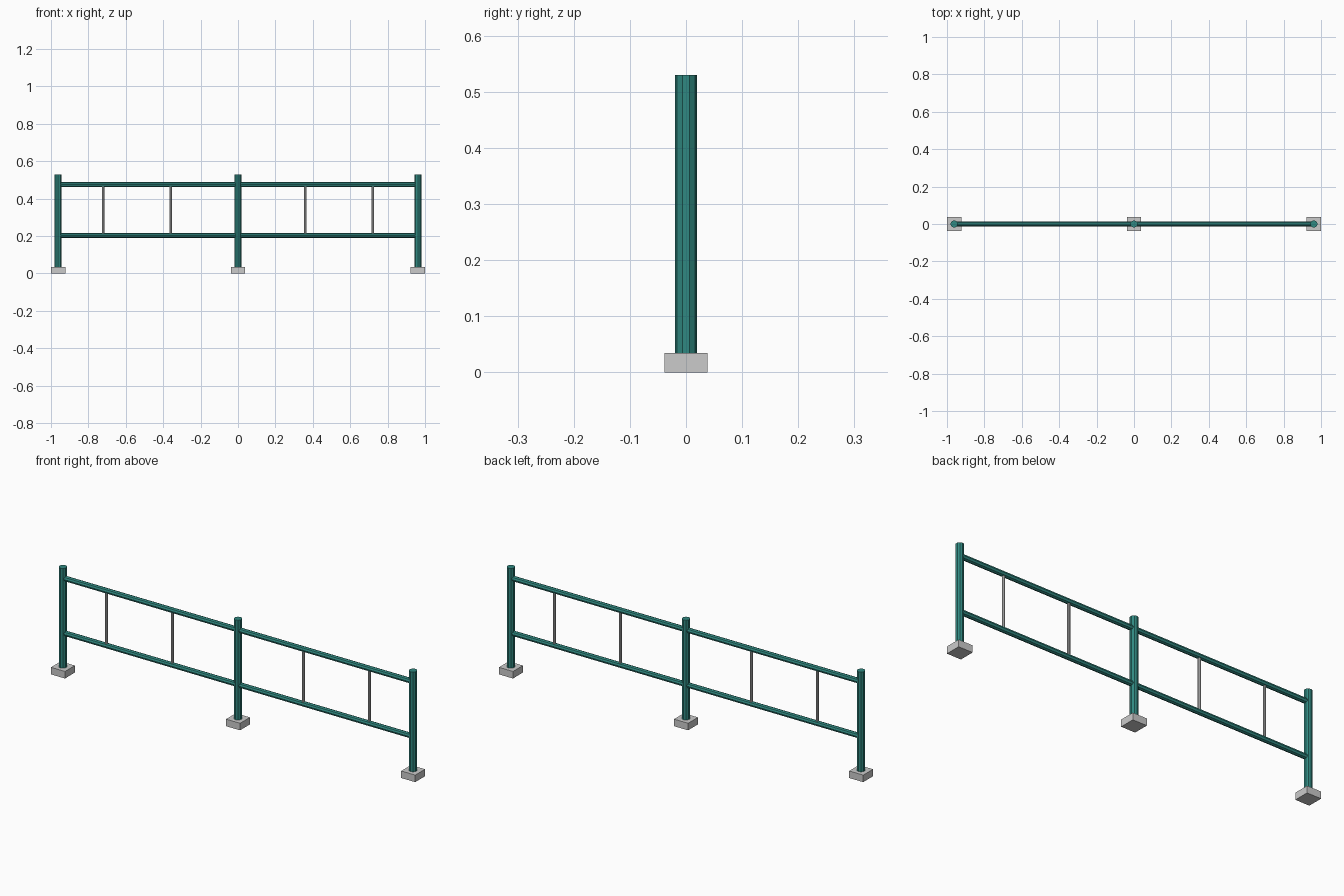
import bpy, math

if "Cube" in bpy.data.objects:
    bpy.data.objects.remove(bpy.data.objects["Cube"])

POST_X = 0.9615
BASE_W, BASE_H = 0.077, 0.035
TOP_Z = 0.53
RAIL_Z = {"lower": 0.203, "upper": 0.475}

teal = bpy.data.materials.new("teal_paint")
teal.diffuse_color = (0.03, 0.25, 0.22, 1)
teal.use_nodes = True
teal.node_tree.nodes["Principled BSDF"].inputs["Base Color"].default_value = teal.diffuse_color


def tube(name, radius, length, sides, loc, rot=(0, 0, 0), mat=None):
    bpy.ops.mesh.primitive_cylinder_add(vertices=sides, radius=radius, depth=length,
                                        location=loc, rotation=rot)
    ob = bpy.context.object
    ob.name = name
    if mat:
        ob.data.materials.append(mat)
    return ob


# Posts standing on square footings
for side, x in (("left", -POST_X), ("middle", 0), ("right", POST_X)):
    bpy.ops.mesh.primitive_cube_add(size=1, location=(x, 0, BASE_H / 2))
    footing = bpy.context.object
    footing.name = side + "_footing"
    footing.scale = (BASE_W, BASE_W, BASE_H)
    tube(side + "_post", 0.0193, TOP_Z - BASE_H, 10,
         (x, 0, (TOP_Z + BASE_H) / 2), mat=teal)

# Horizontal rails running through all posts
for level, z in RAIL_Z.items():
    tube(level + "_rail", 0.013, 2 * POST_X, 8, (0, 0, z),
         (0, math.pi / 2, 0), teal)

# Thin grey balusters between the rails
zs = list(RAIL_Z.values())
for i, x in enumerate((-0.721, -0.3605, 0.3605, 0.721)):
    tube(f"baluster_{i + 1}", 0.0068, zs[1] - zs[0], 8, (x, 0, sum(zs) / 2))
